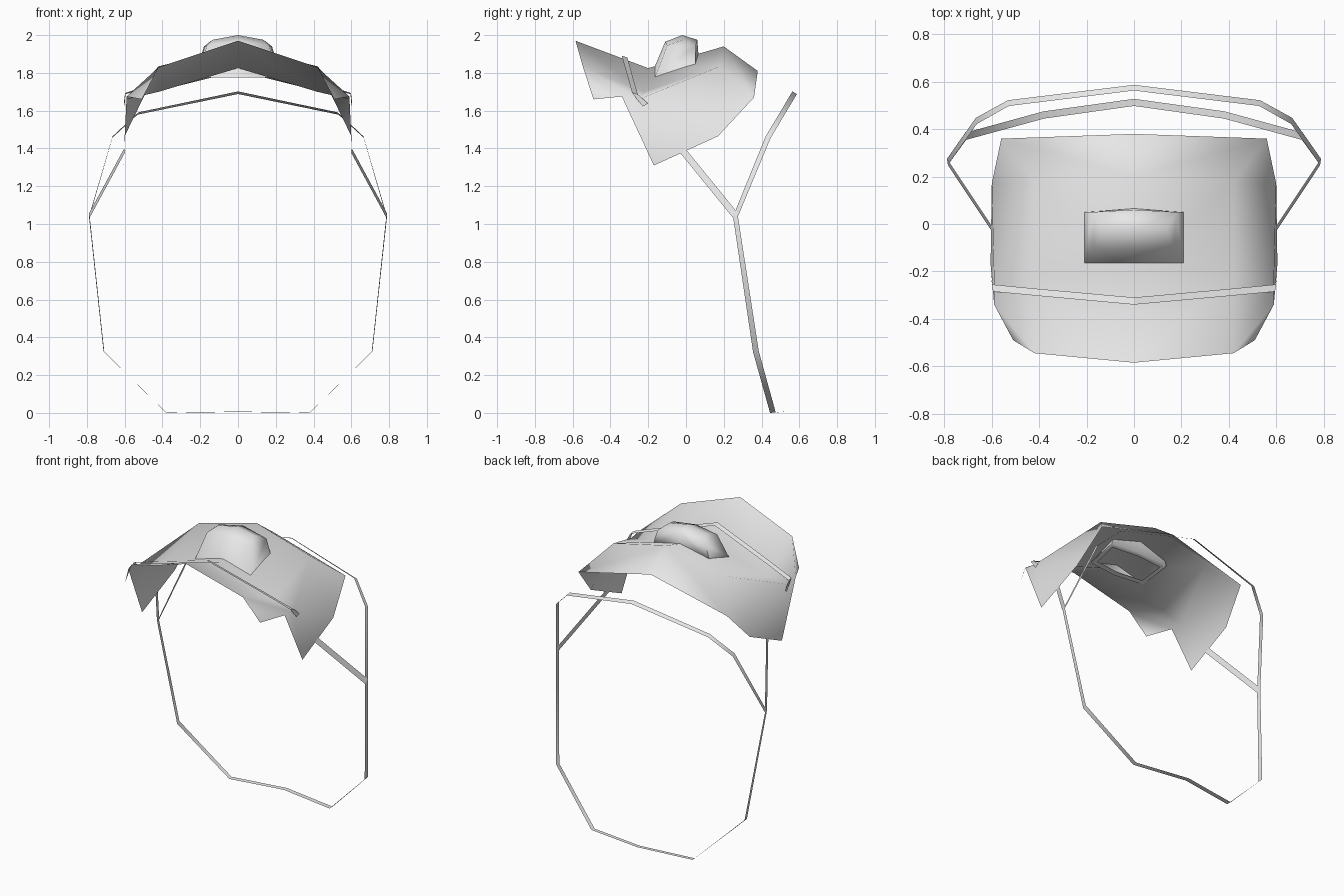
import bpy, bmesh, math

if "Cube" in bpy.data.objects:
    bpy.data.objects.remove(bpy.data.objects["Cube"])

grey = bpy.data.materials.new("light grey")
grey.diffuse_color = (0.8, 0.8, 0.8, 1)
grey.use_nodes = True
grey.node_tree.nodes["Principled BSDF"].inputs["Base Color"].default_value = grey.diffuse_color


def half_mesh(name, verts, faces, smooth_angle=None, outside_of=None):
    """Build the right half of a part and mirror it across x = 0."""
    mesh = bpy.data.meshes.new(name)
    mesh.from_pydata(verts, [], faces)
    mesh.materials.append(grey)
    obj = bpy.data.objects.new(name, mesh)
    bpy.context.collection.objects.link(obj)
    bm = bmesh.new()
    bm.from_mesh(mesh)
    # Point the outer side away from the given centre
    if outside_of:
        for f in bm.faces:
            f.normal_update()
            c = f.calc_center_median()
            if f.normal.dot([c[i] - outside_of[i] for i in range(3)]) < 0:
                f.normal_flip()
    bm.to_mesh(mesh)
    bm.free()
    mod = obj.modifiers.new("mirror", 'MIRROR')
    mod.use_clip = True
    mod.merge_threshold = 0.001
    bpy.ops.object.select_all(action='DESELECT')
    bpy.context.view_layer.objects.active = obj
    obj.select_set(True)
    bpy.ops.object.modifier_apply(modifier="mirror")
    if smooth_angle:
        bpy.ops.object.shade_smooth_by_angle(angle=math.radians(smooth_angle))
    return obj


def ribbon(name, path, smooth_angle=None):
    """Flat strap; each path point is x, y, z and a half width in y and z."""
    verts, faces = [], []
    for x, y, z, hy, hz in path:
        hx = 0.002 if x > 0 else 0
        verts += [(x - hx, y - hy, z - hz), (x + hx, y + hy, z + hz)]
    for i in range(0, len(verts) - 2, 2):
        faces.append((i, i + 1, i + 3, i + 2))
    return half_mesh(name, verts, faces, smooth_angle, (0, 0.2, 0.9))


# Cap with upturned brim, crown and pointed side flaps
cap = {
    "a0": (0, -.585, 1.97), "a1": (.42, -.545, 1.83), "a2": (.51, -.49, 1.66),
    "b0": (0, -.2, 1.825), "b1": (.42, -.22, 1.70), "s": (.59, -.25, 1.66),
    "e": (.59, -.34, 1.675), "k": (.605, -.17, 1.31), "f": (.60, .17, 1.465),
    "c0": (0, .2, 1.94), "c1": (.42, .18, 1.835),
    "d0": (0, .38, 1.81), "d1": (.56, .36, 1.67),
}
keys = list(cap)
cap_faces = ["a0 a1 b1 b0", "a1 a2 e", "a1 e s", "a1 s b1", "b0 b1 c1 c0",
             "c0 c1 d1 d0", "b1 s c1", "s e k", "s k f", "s f c1", "c1 f d1"]
half_mesh("cap", list(cap.values()),
          [[keys.index(k) for k in f.split()] for f in cap_faces],
          smooth_angle=120, outside_of=(0, -.1, .6))

# Rounded housing sunk into the crown, with an inward rim around its open base
housing = [
    (0, -.19, 1.775), (.21, -.165, 1.775), (.22, .05, 1.815), (0, .072, 1.815),
    (0, -.11, 1.965), (.165, -.10, 1.945), (.18, .05, 1.94), (0, .06, 1.975),
    (0, -.02, 2.0), (.135, -.02, 1.975),
    (0, -.155, 1.78), (.18, -.135, 1.78), (.19, .02, 1.81), (0, .038, 1.81),
]
half_mesh("crown_housing", housing,
          [(0, 1, 5, 4), (1, 2, 6, 5), (2, 3, 7, 6),
           (4, 5, 9, 8), (8, 9, 6, 7), (5, 6, 9),
           (0, 1, 11, 10), (1, 2, 12, 11), (2, 3, 13, 12)],
          smooth_angle=85, outside_of=(0, -.05, 1.87))

# Strap lying across the brim
ribbon("brim_strap", [(0, -.325, 1.886, .015, -.005),
                      (.42, -.287, 1.75, .015, -.005),
                      (.597, -.27, 1.69, .015, -.004),
                      (.603, -.215, 1.63, .014, .008)])

# Large loop behind the cap
ribbon("rear_loop", [(0, .575, 1.695, .012, -.007),
                     (.53, .51, 1.585, .012, -.006),
                     (.665, .435, 1.46, .013, -.005),
                     (.787, .262, 1.04, .013, 0),
                     (.71, .37, .325, .015, .003),
                     (.38, .46, .001, .015, .001),
                     (0, .513, .006, .015, .001)], smooth_angle=120)

# Side straps joining cap and loop
ribbon("side_strap", [(.603, -.015, 1.385, .014, .011),
                      (.787, .262, 1.045, .014, .011)])
